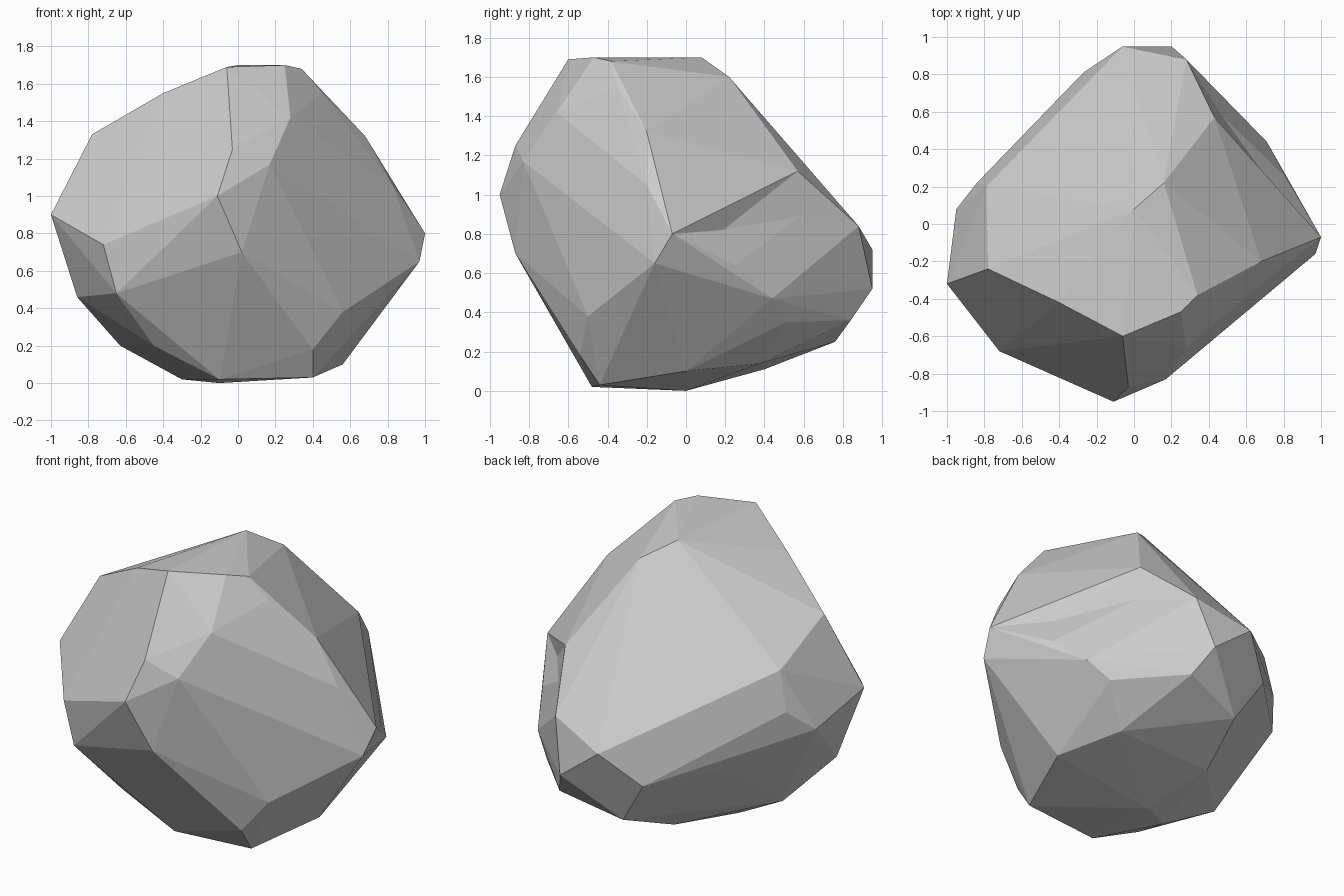
import bpy, bmesh, math
from mathutils import Vector
from mathutils.bvhtree import BVHTree

if "Cube" in bpy.data.objects:
    bpy.data.objects.remove(bpy.data.objects["Cube"])

# Key corners of the chipped rock, grouped by region (x, y, z)
top = [(-.06, -.60, 1.69), (.25, -.47, 1.70), (.34, -.38, 1.68), (.0, .08, 1.70),
       (.16, .22, 1.60), (-.40, -.42, 1.55), (-.78, -.24, 1.33), (-.79, .20, 1.15)]
front = [(-.03, -.87, 1.25), (-.11, -.95, 1.0), (.17, -.83, 1.17), (.02, -.87, .70),
         (-.72, -.68, .74), (-.65, -.68, .48), (.28, -.66, 1.42)]
right = [(.45, -.35, 1.55), (.68, -.20, 1.32), (.83, -.20, 1.05), (1.0, -.07, .80),
         (.97, -.16, .65), (.45, -.57, .56), (.56, -.50, .38), (.81, .25, .64),
         (.71, .44, .47), (.60, .51, .35)]
back = [(.43, .57, 1.12), (.28, .88, .84), (-.06, .95, .72), (.20, .95, .52),
        (.28, .84, .36), (-.10, .76, .25), (-.27, .81, .52)]
left = [(-1.0, -.32, .90), (-.95, .08, .78), (-.84, .22, .91), (-.86, -.25, .46),
        (-.57, .43, .56), (-.63, -.05, .20)]
base = [(.40, -.54, .18), (.40, -.44, .03), (.56, .0, .10), (.42, .38, .14),
        (-.10, -.48, .02), (-.45, -.50, .20), (-.30, -.10, .02), (-.10, .0, .0),
        (-.20, .40, .11)]
# Hollows that sit slightly inside the convex shape
dents = [(.47, .58, .89), (.75, .19, .82)]

CENTRE = Vector((0, 0, .8))


def hull_of(points):
    """Convex hull bmesh, plus the vertex made for each point."""
    bm = bmesh.new()
    verts = [bm.verts.new(p) for p in points]
    res = bmesh.ops.convex_hull(bm, input=verts)
    loose = {v for v in res["geom_interior"] + res["geom_unused"]
             if isinstance(v, bmesh.types.BMVert)}
    bmesh.ops.delete(bm, geom=list(loose), context='VERTS')
    return bm, verts


corners = top + front + right + back + left + base
outer, _ = hull_of(corners)
tree = BVHTree.FromBMesh(outer)
outer.free()

# Raise hollows just above the hull so they get joined in, then push them back
raised = []
for d in dents:
    ray = (Vector(d) - CENTRE).normalized()
    raised.append(tree.ray_cast(CENTRE, ray)[0] + ray * .004)
bm, verts = hull_of(corners + raised)
for v, d in zip(verts[len(corners):], dents):
    if v.is_valid:
        v.co = d

# Merge near-flat facets
bmesh.ops.dissolve_limit(bm, angle_limit=math.radians(2),
                         verts=bm.verts[:], edges=bm.edges[:])
bmesh.ops.recalc_face_normals(bm, faces=bm.faces[:])

mesh = bpy.data.meshes.new("boulder")
bm.to_mesh(mesh)
bm.free()
bpy.context.collection.objects.link(bpy.data.objects.new("boulder", mesh))
